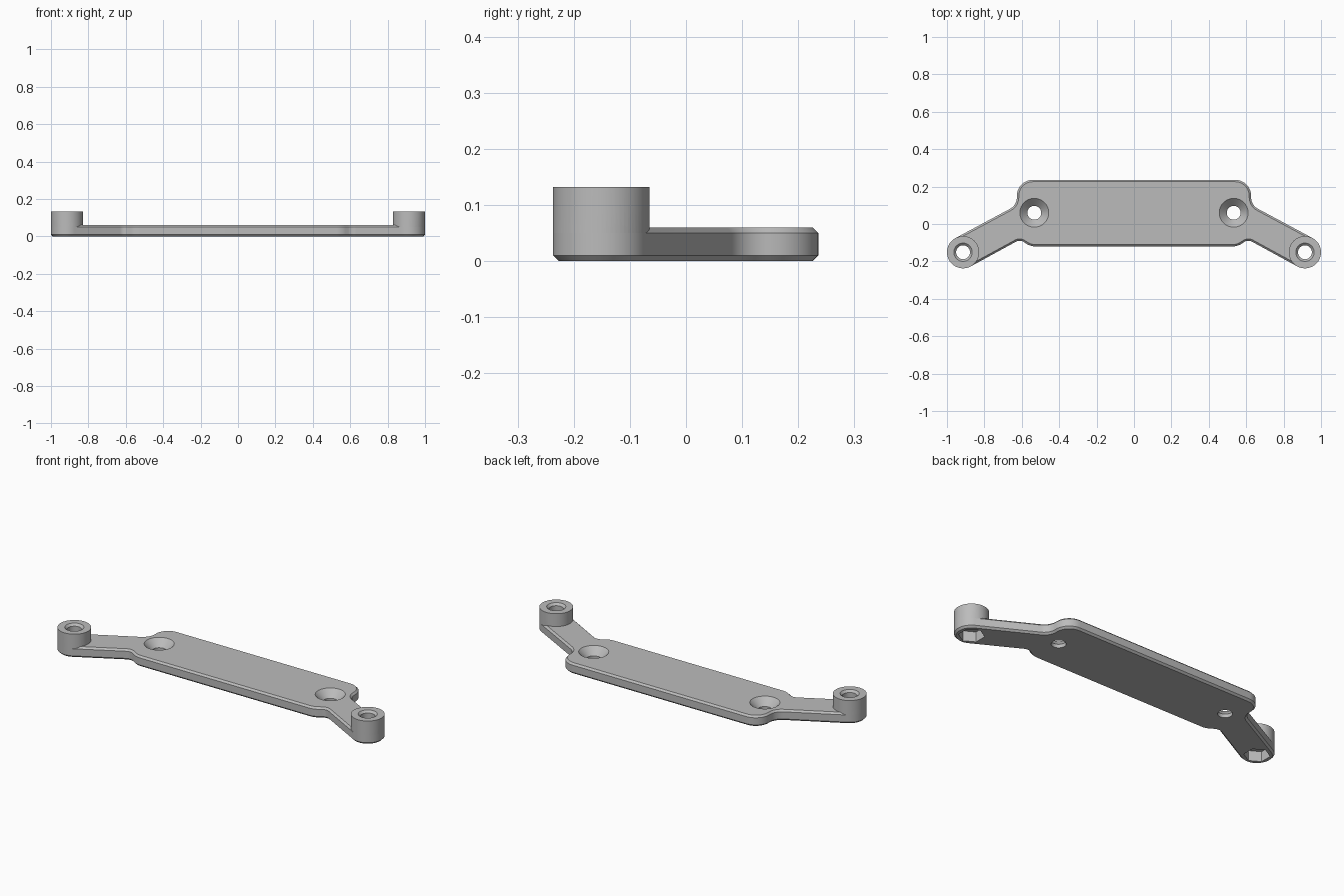
import bpy, bmesh
from math import pi, cos, sin, tan, radians
from mathutils import Vector

if "Cube" in bpy.data.objects:
    bpy.data.objects.remove(bpy.data.objects["Cube"], do_unlink=True)

BOSS = Vector((0.914, -0.151))      # arm end centre
BOSS_R = 0.086
SCREW = Vector((0.533, 0.06))       # countersunk hole centre
THICK, CHAMFER, BOSS_TOP = 0.06, 0.01, 0.132

grey = bpy.data.materials.new("plain grey")
grey.use_nodes = True
colour = (0.5, 0.5, 0.5, 1)
grey.diffuse_color = colour
grey.node_tree.nodes["Principled BSDF"].inputs["Base Color"].default_value = colour


def make_object(name, bm):
    bmesh.ops.recalc_face_normals(bm, faces=bm.faces[:])
    mesh = bpy.data.meshes.new(name)
    bm.to_mesh(mesh)
    bm.free()
    mesh.materials.append(grey)
    obj = bpy.data.objects.new(name, mesh)
    bpy.context.collection.objects.link(obj)
    return obj


def lathe(name, centre, profile, sides=64, turn=0.0):
    """Closed solid from (radius, height) rings stacked upward."""
    bm = bmesh.new()
    rings = [[bm.verts.new((centre.x + r * cos(turn + 2 * pi * i / sides),
                            centre.y + r * sin(turn + 2 * pi * i / sides), z))
              for i in range(sides)] for r, z in profile]
    for low, high in zip(rings, rings[1:]):
        for i in range(sides):
            j = (i + 1) % sides
            bm.faces.new((low[i], low[j], high[j], high[i]))
    bm.faces.new(rings[0])
    bm.faces.new(rings[-1])
    return make_object(name, bm)


def fillet(before, corner, after, radius, steps=10):
    """Points of a round of the given radius at a corner."""
    a, b = (before - corner).normalized(), (after - corner).normalized()
    half = a.angle(b) / 2
    start = corner + a * radius / tan(half)
    middle = corner + (a + b).normalized() * radius / sin(half)
    arm = start - middle
    side = 1 if a.cross(b) < 0 else -1
    sweep = side * (pi - 2 * half)
    return [middle + Vector((arm.x * cos(t) - arm.y * sin(t), arm.x * sin(t) + arm.y * cos(t)))
            for t in (sweep * i / steps for i in range(steps + 1))]


# Right half of the outline, from the back edge to the front edge
slope = radians(62)
arc = [BOSS + BOSS_R * Vector((cos(slope - pi * i / 32), sin(slope - pi * i / 32)))
       for i in range(33)]
back = [Vector(p) for p in ((0, 0.236), (0.626, 0.236), (0.626, 0.101))] + [arc[0]]
front = [arc[-1]] + [Vector(p) for p in ((0.61, -0.083), (0.553, -0.12), (0, -0.12))]
half = (fillet(*back[0:3], 0.085) + fillet(*back[1:4], 0.07) + arc
        + fillet(*front[0:3], 0.04) + fillet(*front[1:4], 0.09))
outline = half + [Vector((-p.x, p.y)) for p in reversed(half)]

# Plate with chamfered rims
bm = bmesh.new()
base = bm.faces.new([bm.verts.new((p.x, p.y, 0)) for p in outline])
lifted = bmesh.ops.extrude_face_region(bm, geom=[base], use_keep_orig=True)["geom"]
bmesh.ops.translate(bm, vec=(0, 0, THICK),
                    verts=[v for v in lifted if isinstance(v, bmesh.types.BMVert)])
bmesh.ops.recalc_face_normals(bm, faces=bm.faces[:])
rims = [e for e in bm.edges if abs(e.verts[0].co.z - e.verts[1].co.z) < 0.001]
bmesh.ops.bevel(bm, geom=rims, offset=CHAMFER, segments=1, affect="EDGES")
plate = make_object("mounting_plate", bm)

# Raised bosses, and cutters for the holes and nut pockets
tools = []
for side in (1, -1):
    end = Vector((side * BOSS.x, BOSS.y))
    hole = Vector((side * SCREW.x, SCREW.y))
    tools += [
        ("UNION", lathe("boss", end, [(BOSS_R, THICK - CHAMFER), (BOSS_R, BOSS_TOP)])),
        ("DIFFERENCE", lathe("bolt_hole_cutter", end,
                             [(0.037, -0.05), (0.037, BOSS_TOP - 0.012),
                              (0.049, BOSS_TOP), (0.049, BOSS_TOP + 0.05)])),
        ("DIFFERENCE", lathe("nut_pocket_cutter", end, [(0.066, -0.05), (0.066, 0.056)], 6, pi / 2)),
        ("DIFFERENCE", lathe("screw_hole_cutter", hole,
                             [(0.037, -0.05), (0.037, 0.02), (0.077, THICK), (0.077, 0.1)])),
    ]

bpy.ops.object.select_all(action="DESELECT")
bpy.context.view_layer.objects.active = plate
plate.select_set(True)
for operation, tool in tools:
    mod = plate.modifiers.new(operation.lower(), "BOOLEAN")
    mod.operation, mod.object, mod.solver = operation, tool, "EXACT"
    bpy.ops.object.modifier_apply(modifier=mod.name)
    bpy.data.objects.remove(tool, do_unlink=True)
bpy.ops.object.shade_smooth_by_angle(angle=radians(25))
